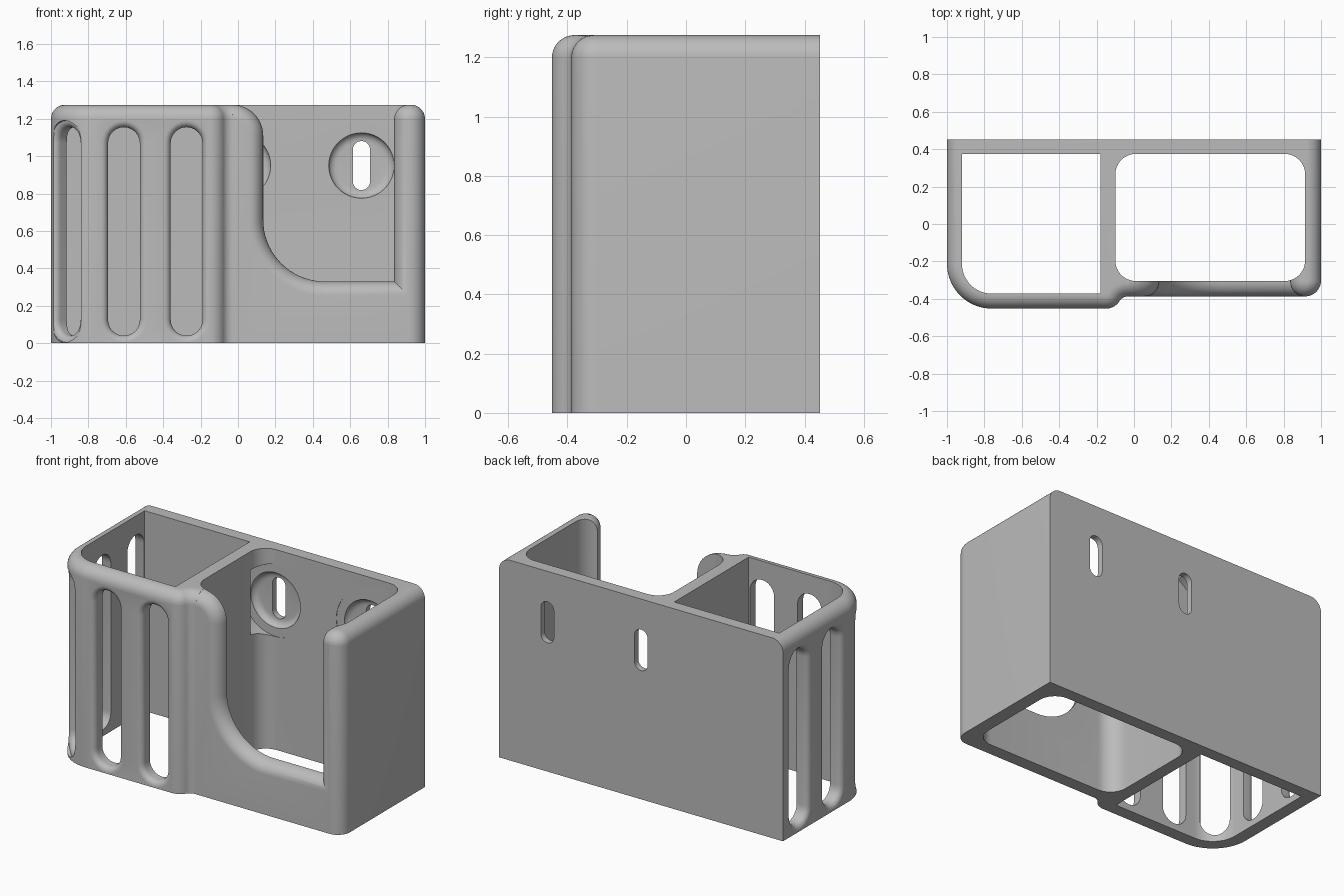
import bpy, bmesh
from math import sin, cos, radians, sqrt, acos, degrees
from mathutils import Vector

cube = bpy.data.objects.get("Cube")
if cube:
    bpy.data.objects.remove(cube, do_unlink=True)

BACK, FRONT, STEP, TOP = 0.4525, -0.4525, -0.387, 1.275
INNER_BACK, INNER_FRONT = 0.375, -0.305

grey = bpy.data.materials.new("plain grey")
grey.use_nodes = True
grey.diffuse_color = (0.5, 0.5, 0.5, 1)
grey.node_tree.nodes["Principled BSDF"].inputs["Base Color"].default_value = (0.5, 0.5, 0.5, 1)


def arc(cx, cy, r, a0, a1, n=12):
    """Points on an arc, angles in degrees."""
    angles = [radians(a0 + (a1 - a0) * i / n) for i in range(n + 1)]
    return [(cx + r * cos(a), cy + r * sin(a)) for a in angles]


def loft(name, sections):
    """Closed solid through a list of matching 3D loops."""
    bm = bmesh.new()
    loops = [[bm.verts.new(p) for p in s] for s in sections]
    for a, b in zip(loops, loops[1:]):
        for i in range(len(a)):
            j = (i + 1) % len(a)
            bm.faces.new((a[i], a[j], b[j], b[i]))
    bm.faces.new(loops[0])
    bm.faces.new(loops[-1])
    bmesh.ops.recalc_face_normals(bm, faces=bm.faces)
    mesh = bpy.data.meshes.new(name)
    bm.to_mesh(mesh)
    bm.free()
    mesh.materials.append(grey)
    obj = bpy.data.objects.new(name, mesh)
    bpy.context.collection.objects.link(obj)
    return obj


def fillet(depth, r):
    """Sideways growth of a quarter-round at a depth below the outer face."""
    return r - sqrt(max(0, r * r - (r - depth) ** 2))


# Outer plan outline, inset by d everywhere but the back
def outline(d):
    r, rho = 0.085, 0.058
    a = degrees(acos(1 - (STEP - FRONT) / (r + rho)))
    run = (r + rho) * sin(radians(a))
    pts = [(1 - d, BACK), (-1 + d, BACK)]
    pts += arc(-0.76, FRONT + 0.24, 0.24 - d, 180, 270, 16)
    pts += arc(-0.15, FRONT + r, r - d, 270, 270 + a, 8)
    pts += arc(-0.15 + run, STEP - rho, rho + d, 90 + a, 90, 8)[1:]
    pts += arc(0.915, STEP + 0.085, 0.085 - d, 270, 360)
    return pts


ROUND = 0.076
sections = [[(x, y, 0) for x, y in outline(0)]]
for i in range(11):
    t = radians(9 * i)
    sections.append([(x, y, TOP - ROUND + ROUND * sin(t)) for x, y in outline(ROUND * (1 - cos(t)))])
holder = loft("two_bay_wall_holder", sections)

cutters = []

# Open-ended bays
left_bay = [(-0.18, INNER_BACK), (-0.92, INNER_BACK)] + arc(-0.76, -0.2125, 0.16, 180, 270, 16) + [(-0.18, -0.3725)]
x0, x1, r = -0.1, 0.915, 0.11
right_bay = (arc(x1 - r, INNER_BACK - r, r, 0, 90) + arc(x0 + r, INNER_BACK - r, r, 90, 180)
             + arc(x0 + r, INNER_FRONT + r, r, 180, 270) + arc(x1 - r, INNER_FRONT + r, r, 270, 360))
for name, plan in (("left_bay", left_bay), ("right_bay", right_bay)):
    cutters.append(loft(name, [[(x, y, z) for x, y in plan] for z in (-0.2, 1.6)]))


# Sweeping front opening with a rounded outer edge
def opening(e):
    pts = arc(-0.03, TOP - 0.165, 0.165 - e, 89, 0)
    pts += arc(0.465, 0.66, 0.33 + e, 180, 270, 18)
    pts += [(0.835 + e, 0.33 - e)]
    pts += arc(0.915, TOP - 0.08, 0.08 - e, 180, 91)
    return pts + [(pts[-1][0], 1.6), (pts[0][0], 1.6)]


sections = [[(x, -0.19, z) for x, z in opening(0)]]
wall = INNER_FRONT - STEP
for i in range(11):
    t = radians(9 * i)
    sections.append([(x, INNER_FRONT - wall * sin(t), z) for x, z in opening(ROUND * (1 - cos(t)))])
sections.append([(x, -0.7, z) for x, z in opening(ROUND)])
cutters.append(loft("front_opening", sections))


# Upright slots, flared on the outside
def slot(name, origin, inward, half, z0, z1, flare, reach):
    o, n = Vector(origin), Vector(inward).normalized()
    side = Vector((-n.y, n.x, 0))
    depths = [-0.1] + [flare * (1 - cos(radians(15 * i))) for i in range(7)] + [reach]
    loops = []
    for s in depths:
        w = half + (fillet(max(s, 0), flare) if s < flare else 0)
        shape = arc(0, z1 - half, w, 0, 180) + arc(0, z0 + half, w, 180, 360)
        loops.append([o + n * s + side * u + Vector((0, 0, v)) for u, v in shape])
    cutters.append(loft(name, loops))


corner = (-0.76 - 0.22 * sin(radians(45)), -0.2125 - 0.22 * sin(radians(45)), 0)
for origin, inward in (((-0.275, FRONT, 0), (0, 1, 0)), ((-0.61, FRONT, 0), (0, 1, 0)),
                       (corner, (1, 1, 0)),
                       ((-1, -0.05, 0), (1, 0, 0)), ((-1, 0.285, 0), (1, 0, 0))):
    slot("side_slot", origin, inward, 0.085, 0.04, 1.155, 0.036, 0.13)

# Screw seats and screw slots in the back wall
SCREW_Z = 0.95
for x in (0, 0.66):
    seat = [(0.27, 0.23), (INNER_BACK + 0.003, 0.23)]
    bowl = [(0.3, 0.175), (INNER_BACK + 0.003, 0.175)]
    bowl += [(INNER_BACK + 0.003 + 0.035 * sin(radians(a)), 0.13 + 0.045 * cos(radians(a)))
             for a in (20, 40, 60, 75, 90)]
    for name, rings in (("screw_access", seat), ("screw_bowl", bowl)):
        cutters.append(loft(name, [[(u, y, v) for u, v in arc(x, SCREW_Z, rr, 0, 352.5, 47)]
                                   for y, rr in rings]))
    hole = arc(x, SCREW_Z + 0.085, 0.046, 0, 180) + arc(x, SCREW_Z - 0.085, 0.046, 180, 360)
    cutters.append(loft("screw_slot", [[(u, y, v) for u, v in hole] for y in (0.3, 0.6)]))

# Cut everything out of the body, then drop the cutters
for c in cutters:
    m = holder.modifiers.new(c.name, "BOOLEAN")
    m.operation, m.solver, m.object = "DIFFERENCE", "EXACT", c
bpy.context.view_layer.update()
result = bpy.data.meshes.new_from_object(holder.evaluated_get(bpy.context.evaluated_depsgraph_get()))
holder.modifiers.clear()
holder.data = result
for c in cutters:
    bpy.data.objects.remove(c, do_unlink=True)

bpy.ops.object.select_all(action="DESELECT")
holder.select_set(True)
bpy.context.view_layer.objects.active = holder
bpy.ops.object.shade_smooth_by_angle(angle=radians(30))
